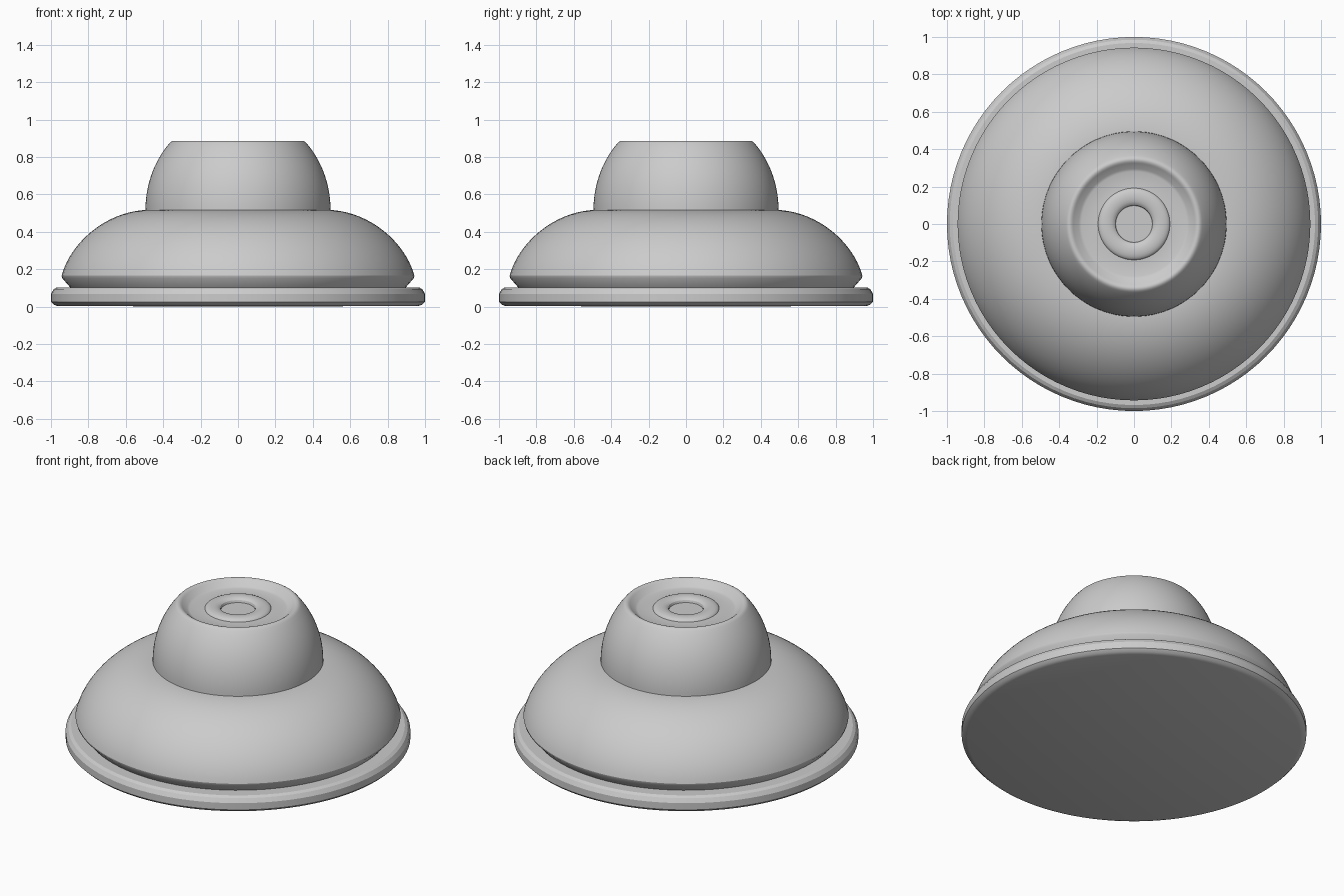
import bpy, bmesh, math

if "Cube" in bpy.data.objects:
    bpy.data.objects.remove(bpy.data.objects["Cube"])

SEGMENTS = 96


def bezier(p0, p1, p2, p3, n):
    """Points along a cubic curve in (radius, height)."""
    pts = []
    for i in range(n + 1):
        t = i / n
        u = 1 - t
        pts.append(tuple(u**3 * a + 3*u*u*t * b + 3*u*t*t * c + t**3 * d
                         for a, b, c, d in zip(p0, p1, p2, p3)))
    return pts


def lathe(name, profile, angle=28):
    """Spin a (radius, height) profile around z into a closed solid."""
    bm = bmesh.new()
    verts = [bm.verts.new((r, 0, z)) for r, z in profile]
    edges = [bm.edges.new(pair) for pair in zip(verts, verts[1:])]
    bmesh.ops.spin(bm, geom=verts + edges, cent=(0, 0, 0), axis=(0, 0, 1),
                   angle=2 * math.pi, steps=SEGMENTS)
    bmesh.ops.remove_doubles(bm, verts=bm.verts[:], dist=1e-5)
    bmesh.ops.recalc_face_normals(bm, faces=bm.faces[:])
    mesh = bpy.data.meshes.new(name)
    bm.to_mesh(mesh)
    bm.free()
    obj = bpy.data.objects.new(name, mesh)
    bpy.context.collection.objects.link(obj)
    bpy.ops.object.select_all(action='DESELECT')
    obj.select_set(True)
    bpy.context.view_layer.objects.active = obj
    bpy.ops.object.shade_smooth_by_angle(angle=math.radians(angle))
    return obj


# Flanged base plate with chamfered rim
lathe("base_plate", [(0, 0), (0.965, 0.003), (0.985, 0.01), (1.0, 0.025),
                     (1.0, 0.068), (0.985, 0.093), (0.968, 0.103),
                     (0.90, 0.103), (0, 0.103)])

# Wide lower dome with an undercut bottom edge
dome = bezier((0.943, 0.165), (0.90, 0.33), (0.72, 0.505), (0.49, 0.517), 20)
lathe("lower_dome", [(0, 0.10), (0.895, 0.10), (0.94, 0.152)] + dome + [(0, 0.517)])

# Upper cap: curved wall, rounded lip and a shallow dish in the top
wall = bezier((0.495, 0.515), (0.495, 0.64), (0.455, 0.77), (0.366, 0.874), 16)
lip = bezier((0.366, 0.874), (0.352, 0.89), (0.34, 0.89), (0.325, 0.878), 6)
dish = [(0.295, 0.852), (0.28, 0.846), (0.192, 0.85)]
# Raised ring around the central button
ring = [(0.146 + 0.046 * math.cos(a), 0.848 + 0.02 * math.sin(a))
        for a in (math.pi * i / 10 for i in range(11))]
lathe("upper_cap", [(0, 0.515)] + wall + lip[1:] + dish + ring[1:]
      + [(0.098, 0.84), (0, 0.84)])
